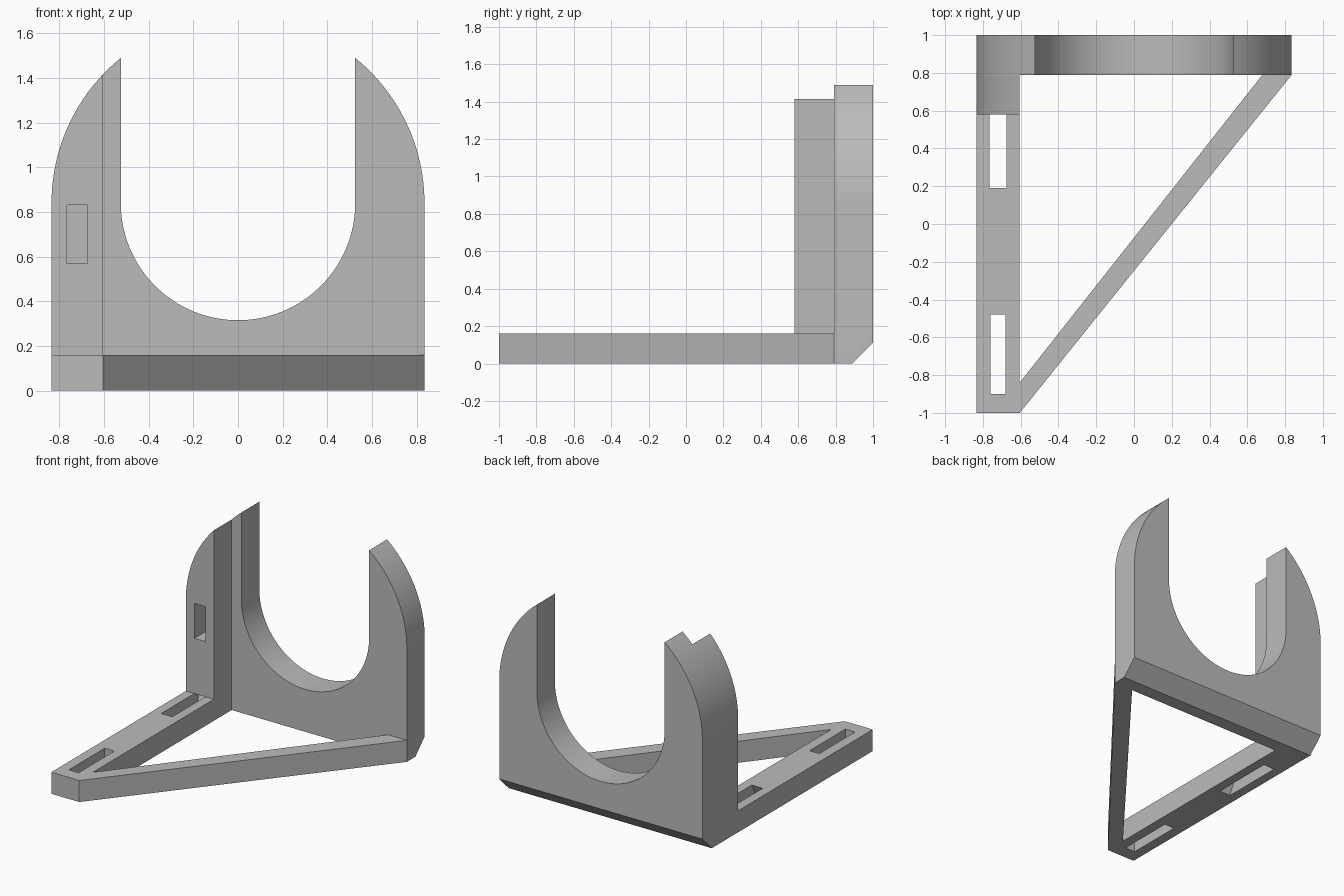
import bpy, bmesh, math

if "Cube" in bpy.data.objects:
    bpy.data.objects.remove(bpy.data.objects["Cube"])

grey = bpy.data.materials.new("plain grey")
grey.diffuse_color = (0.5, 0.5, 0.5, 1)
grey.use_nodes = True
grey.node_tree.nodes["Principled BSDF"].inputs["Base Color"].default_value = grey.diffuse_color

CZ, R_OUT, R_IN = 0.84, 0.835, 0.525   # cradle centre height and radii
BASE_H = 0.16


def prism(name, points, to_3d, start, end):
    """Extrude a 2D outline between two positions along its normal."""
    bm = bmesh.new()
    n = len(points)
    a = [bm.verts.new(to_3d(p, start)) for p in points]
    b = [bm.verts.new(to_3d(p, end)) for p in points]
    bm.faces.new(a)
    bm.faces.new(b[::-1])
    for i in range(n):
        j = (i + 1) % n
        bm.faces.new((a[j], a[i], b[i], b[j]))
    bmesh.ops.recalc_face_normals(bm, faces=bm.faces)
    mesh = bpy.data.meshes.new(name)
    bm.to_mesh(mesh)
    bm.free()
    mesh.materials.append(grey)
    obj = bpy.data.objects.new(name, mesh)
    bpy.context.collection.objects.link(obj)
    return obj


def along_y(p, d): return (p[0], d, p[1])
def along_z(p, d): return (p[0], p[1], d)
def along_x(p, d): return (d, p[0], p[1])


def cut(target, cutter):
    cutter.hide_render = True
    cutter.hide_set(True)
    mod = target.modifiers.new("cut", 'BOOLEAN')
    mod.operation = 'DIFFERENCE'
    mod.solver = 'EXACT'
    mod.object = cutter


def smooth(obj):
    bpy.ops.object.select_all(action='DESELECT')
    obj.select_set(True)
    bpy.context.view_layer.objects.active = obj
    bpy.ops.object.shade_smooth_by_angle(angle=math.radians(30))


def arc(r, a0, a1, n):
    return [(r * math.cos(a0 + (a1 - a0) * i / n),
             CZ + r * math.sin(a0 + (a1 - a0) * i / n)) for i in range(n + 1)]


# Upright cradle plate with a round-bottomed opening
tip = math.acos(R_IN / R_OUT)
outline = [(-R_OUT, 0), (R_OUT, 0)]
outline += arc(R_OUT, 0, tip, 24)
outline += arc(R_IN, 0, -math.pi, 64)
outline += arc(R_OUT, math.pi - tip, math.pi, 24)
plate = prism("cradle_plate", outline, along_y, 0.79, 1.0)

# Chamfer along the lower back edge
chamfer = prism("chamfer_cutter", [(0.88, -0.01), (1.05, -0.01), (1.05, 0.16)],
                along_x, -1, 1)
cut(plate, chamfer)
smooth(plate)

# Side column, its top following the plate's outer curve
edge = math.acos(0.605 / R_OUT)
column_outline = [(-R_OUT, BASE_H), (-0.605, BASE_H)]
column_outline += arc(R_OUT, math.pi - edge, math.pi, 24)
column = prism("side_column", column_outline, along_y, 0.58, 0.79)
pocket = prism("pocket_cutter",
               [(-0.765, 0.57), (-0.675, 0.57), (-0.675, 0.83), (-0.765, 0.83)],
               along_y, 0.5, 0.85)
cut(column, pocket)
smooth(column)

# Flat base: side rail and diagonal brace
base = prism("base_frame",
             [(-0.835, -1), (-0.605, -1), (0.835, 0.79), (0.68, 0.79),
              (-0.605, -0.84), (-0.605, 0.79), (-0.835, 0.79)],
             along_z, 0, BASE_H)

# Strap slots: front one upright, rear one leaning under the column
front_slot = prism("front_slot_cutter",
                   [(-0.9, -0.1), (-0.48, -0.1), (-0.48, 0.3), (-0.9, 0.3)],
                   along_x, -0.76, -0.68)
rear_slot = prism("rear_slot_cutter",
                  [(0.065, -0.1), (0.545, -0.1), (0.70, 0.3), (0.26, 0.3)],
                  along_x, -0.765, -0.675)
cut(base, front_slot)
cut(base, rear_slot)
